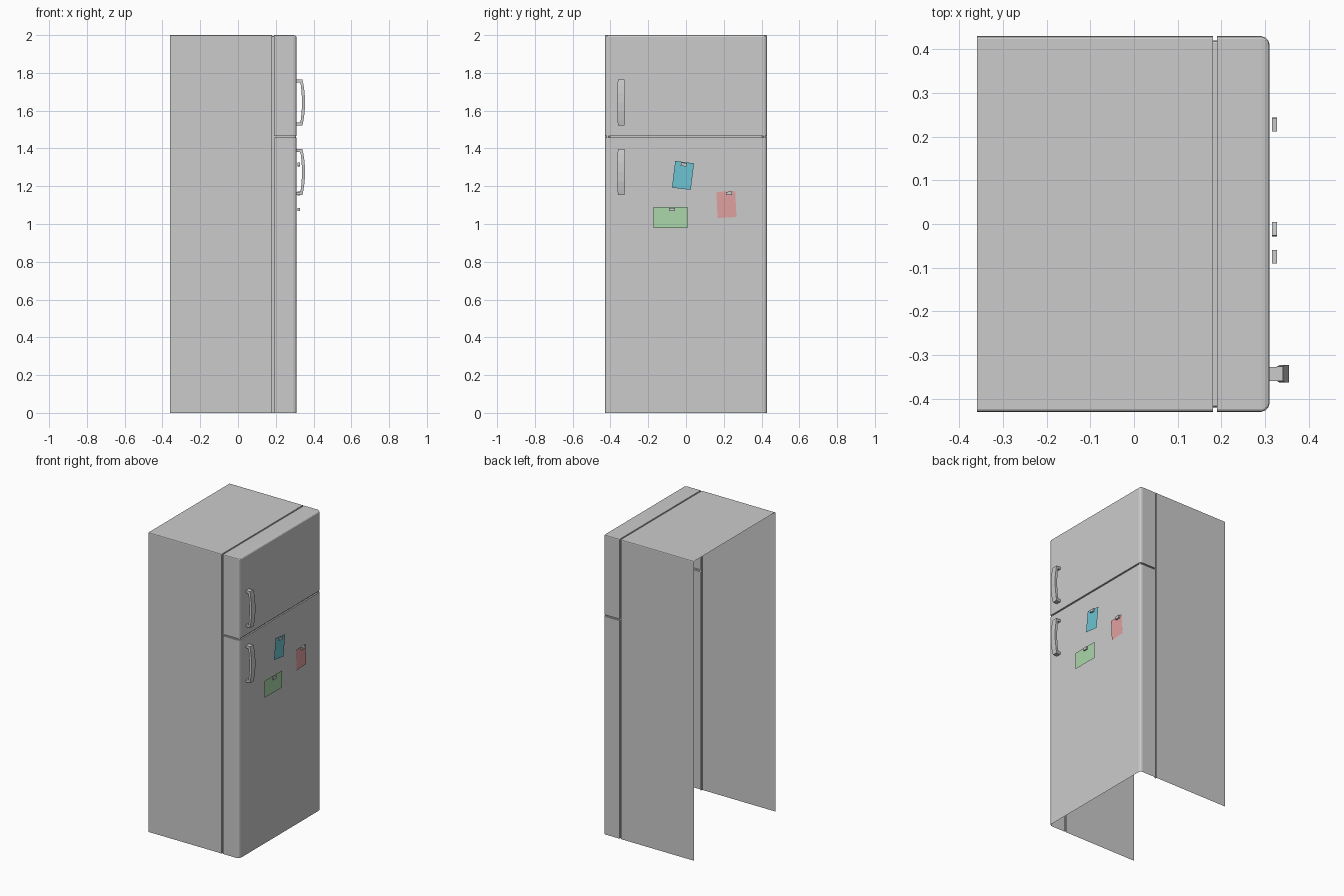
import bpy, bmesh, math
from mathutils import Matrix, Vector

if "Cube" in bpy.data.objects:
    bpy.data.objects.remove(bpy.data.objects["Cube"])


def finish(bm, name, color=None):
    bmesh.ops.remove_doubles(bm, verts=bm.verts, dist=1e-5)
    bmesh.ops.recalc_face_normals(bm, faces=bm.faces)
    me = bpy.data.meshes.new(name)
    bm.to_mesh(me)
    bm.free()
    ob = bpy.data.objects.new(name, me)
    bpy.context.collection.objects.link(ob)
    if color:
        mat = bpy.data.materials.new(name)
        mat.diffuse_color = (*color, 1)
        mat.use_nodes = True
        mat.node_tree.nodes["Principled BSDF"].inputs["Base Color"].default_value = mat.diffuse_color
        me.materials.append(mat)
    return ob


def loft(bm, rings, closed=False):
    rows = [[bm.verts.new(p) for p in r] for r in rings]
    n = len(rows[0])
    for a, b in zip(rows, rows[1:]):
        for i in range(n if closed else n - 1):
            j = (i + 1) % n
            bm.faces.new((a[i], a[j], b[j], b[i]))
    return rows


# Fridge shell: an arch swept front to back, open at the back and underneath
def arch(x, inset, gap, front=False):
    w, top, r = 0.43 - inset, 2.0 - inset * 0.5, 0.006
    z0, z1 = 1.457, 1.467
    gx = x - gap if front else x
    half = [(x, w, 0), (x, w, z0), (gx, w - gap, z0), (gx, w - gap, z1),
            (x, w, z1), (x, w, top - r), (x, w - r * 0.3, top - r * 0.3), (x, w - r, top)]
    return half + [(px, -py, pz) for px, py, pz in reversed(half)]


bm = bmesh.new()
G = 0.01
sections = [arch(-0.36, 0, 0), arch(0.181, 0, 0), arch(0.181, G, 0), arch(0.19, G, 0),
            arch(0.19, 0, G), arch(0.292, 0, G), arch(0.301, 0.003, G),
            arch(0.307, 0.009, G), arch(0.31, 0.018, G, True)]
rows = loft(bm, sections)
last = rows[-1]
for i in range(7):
    # front panels and the groove between the two doors
    bm.faces.new((last[i], last[i + 1], last[14 - i], last[15 - i]))
shell = finish(bm, "fridge_cabinet_and_doors")


# Bowed door handles
def handle(name, zc):
    # outer x, outer z, inner x, inner z, half width
    half = [(0.308, 0.122, 0.308, 0.106, 0.016), (0.326, 0.122, 0.326, 0.106, 0.016),
            (0.341, 0.122, 0.328, 0.104, 0.017), (0.347, 0.092, 0.333, 0.090, 0.020),
            (0.353, 0.050, 0.337, 0.049, 0.020), (0.355, 0.0, 0.339, 0.0, 0.020)]
    path = half + [(a, -b, c, -d, w) for a, b, c, d, w in reversed(half[:-1])]
    y = -0.343
    bm = bmesh.new()
    rows = loft(bm, [[(ox, y - w, zc + oz), (ox, y + w, zc + oz),
                      (ix, y + w, zc + iz), (ix, y - w, zc + iz)]
                     for ox, oz, ix, iz, w in path], closed=True)
    bm.faces.new(rows[0])
    bm.faces.new(rows[-1])
    return finish(bm, name)


handle("freezer_handle", 1.643)
handle("fridge_handle", 1.275)


# Paper notes, each held by a small magnet
def note(name, x, y, z, w, h, deg, color, my, mz):
    rot = Matrix.Rotation(math.radians(deg), 4, 'X')
    bm = bmesh.new()
    bm.faces.new([bm.verts.new(Vector((x, y, z)) + rot @ Vector((0, a * w / 2, b * h / 2)))
                  for a, b in ((-1, -1), (1, -1), (1, 1), (-1, 1))])
    finish(bm, name + "_note", color)
    bm = bmesh.new()
    bmesh.ops.create_cube(bm, size=1, matrix=Matrix.Translation((0.3215, my, mz)) @ rot
                          @ Matrix.Diagonal((0.011, 0.031, 0.018, 1)))
    finish(bm, name + "_magnet")


note("blue", 0.318, -0.016, 1.257, 0.10, 0.142, -7, (0.15, 0.55, 0.65), -0.012, 1.315)
note("red", 0.316, 0.214, 1.103, 0.10, 0.138, 3, (0.75, 0.35, 0.35), 0.228, 1.162)
note("green", 0.318, -0.082, 1.035, 0.18, 0.112, 0, (0.4, 0.68, 0.4), -0.075, 1.077)
